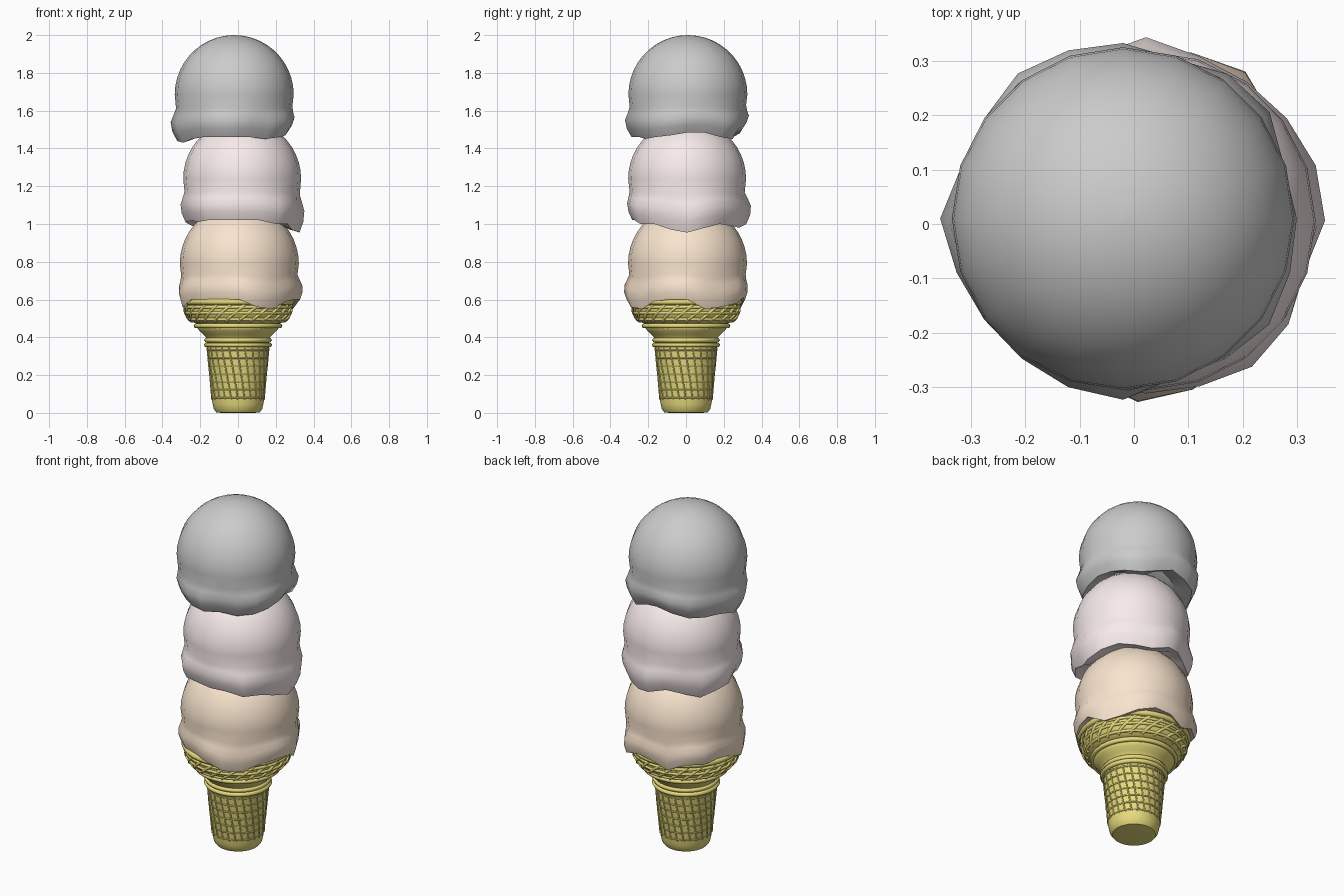
import bpy, bmesh, math
from math import sin, cos, pi, radians

if "Cube" in bpy.data.objects:
    bpy.data.objects.remove(bpy.data.objects["Cube"])


def material(name, rgb):
    m = bpy.data.materials.new(name)
    m.diffuse_color = (*rgb, 1)
    m.use_nodes = True
    m.node_tree.nodes["Principled BSDF"].inputs["Base Color"].default_value = m.diffuse_color
    return m


WAFER = material("wafer", (0.80, 0.71, 0.20))


def rings_to_object(name, rings, mat, angle=40):
    """Skin a stack of equal-length vertex rings (bottom to top) and cap both ends."""
    bm = bmesh.new()
    rows = [[bm.verts.new(p) for p in ring] for ring in rings]
    n = len(rows[0])
    for a, b in zip(rows, rows[1:]):
        for i in range(n):
            j = (i + 1) % n
            bm.faces.new((a[i], a[j], b[j], b[i]))
    bm.faces.new(rows[0][::-1])
    bm.faces.new(rows[-1])
    bmesh.ops.recalc_face_normals(bm, faces=bm.faces)
    me = bpy.data.meshes.new(name)
    bm.to_mesh(me)
    bm.free()
    ob = bpy.data.objects.new(name, me)
    bpy.context.collection.objects.link(ob)
    me.materials.append(mat)
    bpy.ops.object.select_all(action='DESELECT')
    ob.select_set(True)
    bpy.context.view_layer.objects.active = ob
    bpy.ops.object.shade_smooth_by_angle(angle=radians(angle))
    return ob


def lathe(name, profile, mat, n=40):
    return rings_to_object(name, [[(r * cos(2 * pi * i / n), r * sin(2 * pi * i / n), z)
                                   for i in range(n)] for r, z in profile], mat)


def radius_at(profile, z):
    for (r0, z0), (r1, z1) in zip(profile, profile[1:]):
        if z0 <= z <= z1:
            return r0 + (r1 - r0) * (z - z0) / (z1 - z0)
    return profile[-1][0]


def ribs(name, paths, depth):
    """Round ribs along paths; each path is (points, closed)."""
    cu = bpy.data.curves.new(name, 'CURVE')
    cu.dimensions = '3D'
    cu.bevel_depth = depth
    cu.bevel_resolution = 1
    for pts, closed in paths:
        s = cu.splines.new('POLY')
        s.points.add(len(pts) - 1)
        for p, co in zip(s.points, pts):
            p.co = (*co, 1)
        s.use_cyclic_u = closed
    cu.materials.append(WAFER)
    ob = bpy.data.objects.new(name, cu)
    bpy.context.collection.objects.link(ob)


def hoop(r, z, n=40):
    return [(r * cos(2 * pi * i / n), r * sin(2 * pi * i / n), z) for i in range(n)], True


def slant(profile, z0, z1, start, twist, steps=8):
    pts = []
    for k in range(steps + 1):
        t = k / steps
        z = z0 + (z1 - z0) * t
        r, a = radius_at(profile, z), start + twist * t
        pts.append((r * cos(a), r * sin(a), z))
    return pts, False


# Wafer cone: tapered handle, flared collar, cup
handle = [(0.09, 0.0), (0.115, 0.003), (0.128, 0.02), (0.134, 0.045), (0.138, 0.07), (0.163, 0.345)]
collar = [(0.163, 0.34), (0.163, 0.385), (0.17, 0.40), (0.185, 0.415), (0.205, 0.435), (0.215, 0.45),
          (0.215, 0.485)]
cup = [(0.20, 0.47), (0.225, 0.475), (0.25, 0.488), (0.27, 0.51), (0.28, 0.54), (0.285, 0.60)]
lathe("cone_handle", handle, WAFER)
lathe("cone_collar", collar, WAFER)
lathe("cone_cup", cup, WAFER)

# Raised bands around the cone
ribs("cone_bands", [hoop(0.168, 0.36), hoop(0.166, 0.385), hoop(0.222, 0.461)], 0.013)
ribs("cup_rim", [hoop(0.284, 0.588)], 0.017)

# Waffle grid on the handle and the cup
N = 24
grid = [slant(handle, 0.07, 0.345, 2 * pi * i / N, -0.3) for i in range(N)]
grid += [hoop(radius_at(handle, z), z) for z in [0.08 + 0.042 * k for k in range(7)]]
ribs("handle_waffle_grid", grid, 0.004)
grid = [slant(cup, 0.485, 0.575, 2 * pi * i / N, 0.4) for i in range(N)]
grid += [hoop(radius_at(cup, z), z) for z in (0.495, 0.53, 0.56)]
ribs("cup_waffle_grid", grid, 0.009)


def scoop(name, centre, radius, hem_r, hem, rgb):
    """Ball with a bulging ragged skirt; hem heights run anticlockwise from the front."""
    cx, cy, cz = centre
    n = len(hem)

    def ring(fn):
        out = []
        for i in range(n):
            a = 2 * pi * i / n
            r, z = fn(i, a)
            out.append((cx + r * sin(a), cy - r * cos(a), z))
        return out

    def skirt(frac, r, wobble):
        return ring(lambda i, a: (r + wobble * sin(5 * a + 9 * cz) + wobble * 0.6 * sin(8 * a + cz),
                                  cz - (cz - hem[i]) * frac))

    def under(i, a):
        return 0.20, hem[i] + 0.03

    rings = [ring(lambda i, a: (0.12, cz - 0.24)), ring(under),
             skirt(0.97, hem_r - 0.025, 0.008), skirt(1.0, hem_r, 0.012),
             skirt(0.80, (hem_r + 0.335) / 2, 0.012), skirt(0.60, 0.322, 0.010),
             skirt(0.45, 0.313, 0.006), skirt(0.30, radius - 0.007, 0)]
    for k in range(12):
        p = radians(90 - 89 * k / 11)
        rings.append(ring(lambda i, a: (radius * sin(p), cz + radius * cos(p))))
    rings_to_object(name, rings, material(name, rgb), 50)


# Three stacked scoops
scoop("bottom_scoop", (0.007, 0.008, 0.79), 0.315, 0.308,
      [.60, .56, .55, .59, .60, .60, .55, .56, .58, .61,
       .60, .56, .60, .60, .60, .59, .56, .60, .60, .60], (0.95, 0.78, 0.62))
scoop("middle_scoop", (0.022, 0.006, 1.24), 0.312, 0.295,
      [1.02, 1.02, 1.0, 1.0, .97, .955, .98, 1.0, .99, .98,
       1.0, 1.02, 1.0, .98, 1.0, 1.01, 1.02, 1.01, 1.02, 1.02], (0.94, 0.83, 0.83))
scoop("top_scoop", (-0.02, 0.01, 1.685), 0.315, 0.285,
      [1.46, 1.46, 1.45, 1.46, 1.47, 1.485, 1.485, 1.46, 1.45, 1.48,
       1.50, 1.48, 1.46, 1.45, 1.45, 1.44, 1.43, 1.45, 1.46, 1.46], (0.93, 0.94, 0.91))
